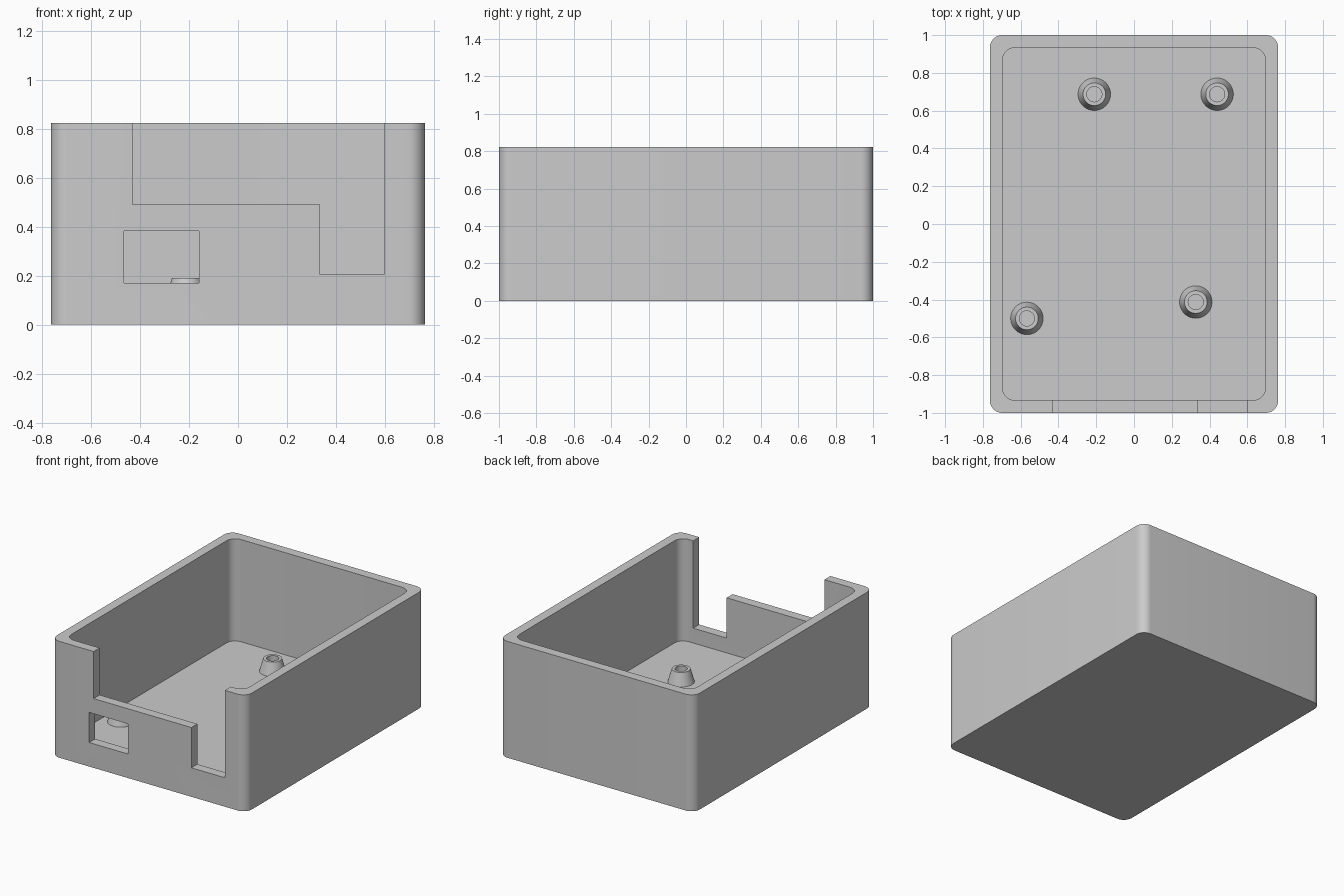
import bpy, bmesh
from math import sin, cos, pi

if "Cube" in bpy.data.objects:
    bpy.data.objects.remove(bpy.data.objects["Cube"])

W, L, H = 0.763, 1.0, 0.823      # half width, half length, height
WALL, FLOOR, RADIUS = 0.067, 0.1, 0.066
BOSS_TOP = 0.19

grey = bpy.data.materials.new("plain grey")
grey.use_nodes = True
colour = (0.6, 0.6, 0.6, 1)
grey.diffuse_color = colour
grey.node_tree.nodes["Principled BSDF"].inputs["Base Color"].default_value = colour


def finish(name, bm):
    bmesh.ops.recalc_face_normals(bm, faces=bm.faces)
    mesh = bpy.data.meshes.new(name)
    bm.to_mesh(mesh)
    bm.free()
    mesh.materials.append(grey)
    obj = bpy.data.objects.new(name, mesh)
    bpy.context.collection.objects.link(obj)
    return obj


def activate(obj):
    bpy.ops.object.select_all(action="DESELECT")
    obj.select_set(True)
    bpy.context.view_layer.objects.active = obj


def smooth(obj):
    activate(obj)
    bpy.ops.object.shade_smooth_by_angle(angle=pi / 6)


def rounded_rect(hx, hy, r, steps=10):
    points = []
    for i, (sx, sy) in enumerate([(1, 1), (-1, 1), (-1, -1), (1, -1)]):
        for k in range(steps + 1):
            a = (i + k / steps) * pi / 2
            points.append((sx * (hx - r) + r * cos(a), sy * (hy - r) + r * sin(a)))
    return points


def circle(x, y, r, n=48):
    return [(x + r * cos(2 * pi * i / n), y + r * sin(2 * pi * i / n)) for i in range(n)]


def loft(name, sections, caps):
    """Bridge outlines (points, z) in order, optionally closing both ends."""
    bm = bmesh.new()
    rings = [[bm.verts.new((x, y, z)) for x, y in pts] for pts, z in sections]
    for a, b in zip(rings, rings[1:]):
        n = len(a)
        for i in range(n):
            j = (i + 1) % n
            bm.faces.new((a[i], a[j], b[j], b[i]))
    if caps:
        bm.faces.new(rings[0])
        bm.faces.new(rings[-1])
    return finish(name, bm)


def cut_front(target, name, outline):
    """Cut an x-z outline through the front wall."""
    bm = bmesh.new()
    front = bm.faces.new([bm.verts.new((x, -L - 0.1, z)) for x, z in outline])
    ext = bmesh.ops.extrude_face_region(bm, geom=[front], use_keep_orig=True)
    moved = [v for v in ext["geom"] if isinstance(v, bmesh.types.BMVert)]
    bmesh.ops.translate(bm, verts=moved, vec=(0, 0.2, 0))
    cutter = finish(name, bm)
    cutter.hide_render = True
    mod = target.modifiers.new(name, "BOOLEAN")
    mod.operation, mod.solver, mod.object = "DIFFERENCE", "EXACT", cutter
    activate(target)
    bpy.ops.object.modifier_apply(modifier=mod.name)
    bpy.data.objects.remove(cutter)


# Open box with rounded upright corners
outer = rounded_rect(W, L, RADIUS)
inner = rounded_rect(W - WALL, L - WALL, RADIUS)
box = loft("enclosure_box", [(outer, 0), (outer, H), (inner, H), (inner, FLOOR)], True)

# Stepped opening in the front wall, and the small port window
top = H + 0.1
cut_front(box, "stepped_opening_cutter",
          [(-0.43, top), (-0.43, 0.49), (0.335, 0.49), (0.335, 0.205),
           (0.597, 0.205), (0.597, top)])
cut_front(box, "port_window_cutter",
          [(-0.465, 0.17), (-0.16, 0.17), (-0.16, 0.383), (-0.465, 0.383)])
smooth(box)

# Tapered hollow standoffs on the floor
bosses = {"back_right": (-0.21, 0.687), "back_left": (0.44, 0.687),
          "front_right": (-0.567, -0.5), "front_left": (0.327, -0.413)}
for place, (x, y) in bosses.items():
    profile = [(0.086, FLOOR), (0.06, BOSS_TOP), (0.04, BOSS_TOP), (0.04, FLOOR)]
    smooth(loft("standoff_" + place, [(circle(x, y, r), z) for r, z in profile], False))
